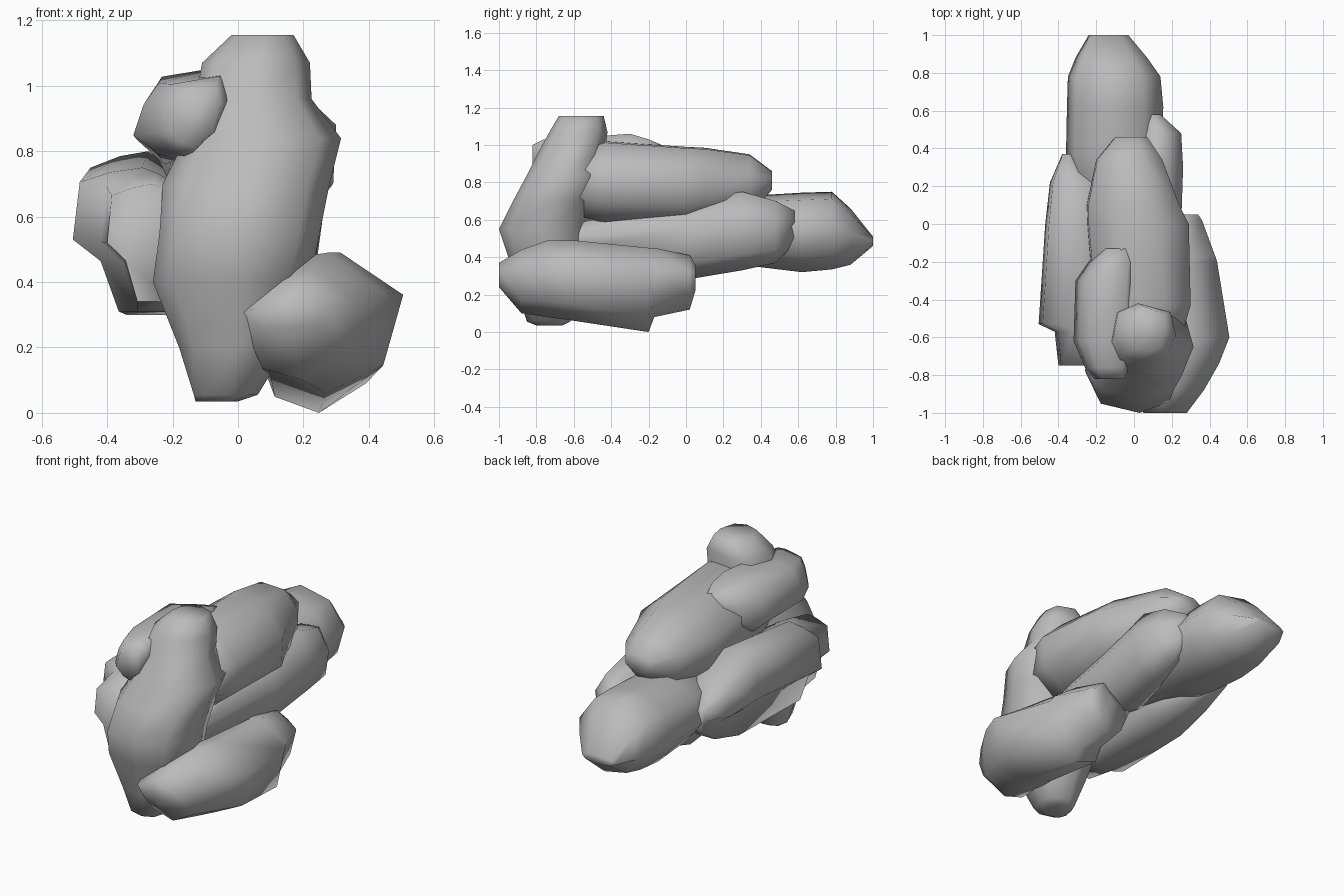
import bpy, bmesh, math

if "Cube" in bpy.data.objects:
    bpy.data.objects.remove(bpy.data.objects["Cube"], do_unlink=True)

stone = bpy.data.materials.new("grey stone")
stone.use_nodes = True
stone.diffuse_color = (0.5, 0.5, 0.5, 1)
bsdf = stone.node_tree.nodes["Principled BSDF"]
bsdf.inputs["Base Color"].default_value = (0.5, 0.5, 0.5, 1)
bsdf.inputs["Roughness"].default_value = 0.9


def ring(sides, turn):
    """Regular polygon scaled to fill the unit square."""
    pts = [(math.cos(turn + math.tau * i / sides), math.sin(turn + math.tau * i / sides))
           for i in range(sides)]
    us, vs = zip(*pts)
    return [((u - min(us)) / (max(us) - min(us)), (v - min(vs)) / (max(vs) - min(vs)))
            for u, v in pts]


def rock(name, outline, sections, upright=False):
    """Loft a unit outline through boxes given as (along, u0, u1, v0, v1)."""
    bm = bmesh.new()
    loops = []
    for along, u0, u1, v0, v1 in sections:
        loop = []
        for u, v in outline:
            a, b = u0 + u * (u1 - u0), v0 + v * (v1 - v0)
            loop.append(bm.verts.new((a, b, along) if upright else (a, along, b)))
        loops.append(loop)
    sides = len(outline)
    for low, high in zip(loops, loops[1:]):
        for i in range(sides):
            j = (i + 1) % sides
            bm.faces.new((low[i], low[j], high[j], high[i]))
    bm.faces.new(loops[0])
    bm.faces.new(loops[-1])
    bmesh.ops.recalc_face_normals(bm, faces=bm.faces)
    mesh = bpy.data.meshes.new(name)
    bm.to_mesh(mesh)
    bm.free()
    mesh.materials.append(stone)
    obj = bpy.data.objects.new(name, mesh)
    bpy.context.collection.objects.link(obj)
    bpy.ops.object.select_all(action="DESELECT")
    obj.select_set(True)
    bpy.context.view_layer.objects.active = obj
    bpy.ops.object.shade_smooth_by_angle(angle=math.radians(80))


# Leaning slab at the front
rock("upright_front_rock",
     [(0, .4), (.13, .1), (.55, 0), (.87, .12), (1, .5), (.92, .85), (.4, 1), (.08, .85)], [
         (.035, -.13, 0, -.8, -.66), (.055, -.135, .06, -.85, -.62),
         (.2, -.18, .15, -.9, -.55), (.4, -.26, .22, -.95, -.52),
         (.55, -.24, .25, -1, -.51), (.7, -.23, .28, -.925, -.48),
         (.84, -.16, .315, -.85, -.45), (.96, -.13, .225, -.79, -.43),
         (1.07, -.11, .22, -.73, -.42), (1.155, -.02, .17, -.68, -.44)], upright=True)

# Low boulder on the left
rock("low_left_rock",
     [(0, .6), (.44, .97), (.62, 1), (1, .7), (.88, .2), (.53, 0), (.2, .11)], [
         (-1, .05, .28, .24, .37), (-.88, 0, .37, .1, .44), (-.74, -.01, .45, .08, .49),
         (-.6, 0, .505, .06, .49), (-.2, .03, .44, 0, .45), (-.17, .03, .43, .08, .45),
         (.02, .05, .36, .12, .41), (.05, .2, .34, .22, .36)])

# Long boulder on the right
rock("right_rock",
     [(0, .5), (.05, .9), (.28, .97), (.5, 1), (1, .75), (1, .12), (.72, 0), (.33, 0),
      (.2, .35)], [
         (-.75, -.4, -.12, .34, .7), (-.57, -.42, -.08, .31, .735),
         (-.53, -.505, -.08, .31, .75), (0, -.47, -.08, .3, .8),
         (.22, -.445, -.12, .36, .69), (.37, -.38, -.32, .46, .6)])

# Small boulder on top
rock("small_top_rock",
     [(.25, .9), (.88, 1), (1, .7), (.85, .27), (.5, 0), (.25, .08), (0, .3), (.1, .65)], [
         (-.82, -.21, -.05, .81, 1), (-.76, -.26, -.03, .78, 1.03),
         (-.62, -.32, -.01, .77, 1.035), (-.3, -.31, 0, .74, 1.06),
         (-.2, -.24, 0, .76, 1.03), (-.13, -.16, -.03, .86, 1)])

# Long boulder across the top
rock("long_top_rock", ring(8, 0.35), [
    (-.6, -.15, .25, .63, .97), (-.43, -.21, .3, .58, 1.02), (0, -.25, .29, .57, .99),
    (.1, -.25, .24, .58, .985), (.34, -.2, .15, .63, .95), (.46, -.1, .07, .76, .86)])

# Boulder filling the left middle
rock("middle_left_rock", ring(7, 0.25), [
    (-.6, -.02, .17, .4, .58), (0, -.08, .25, .28, .7), (.3, -.03, .26, .33, .75),
    (.48, .01, .25, .37, .7), (.58, .06, .14, .47, .65)])

# Boulder reaching out behind
rock("back_rock", ring(8, 0.15), [
    (-.1, -.25, .1, .4, .65), (.37, -.36, .15, .35, .73), (.62, -.355, .155, .32, .745),
    (.78, -.35, .14, .335, .75), (.88, -.31, .07, .36, .66), (1, -.24, -.03, .46, .51)])
